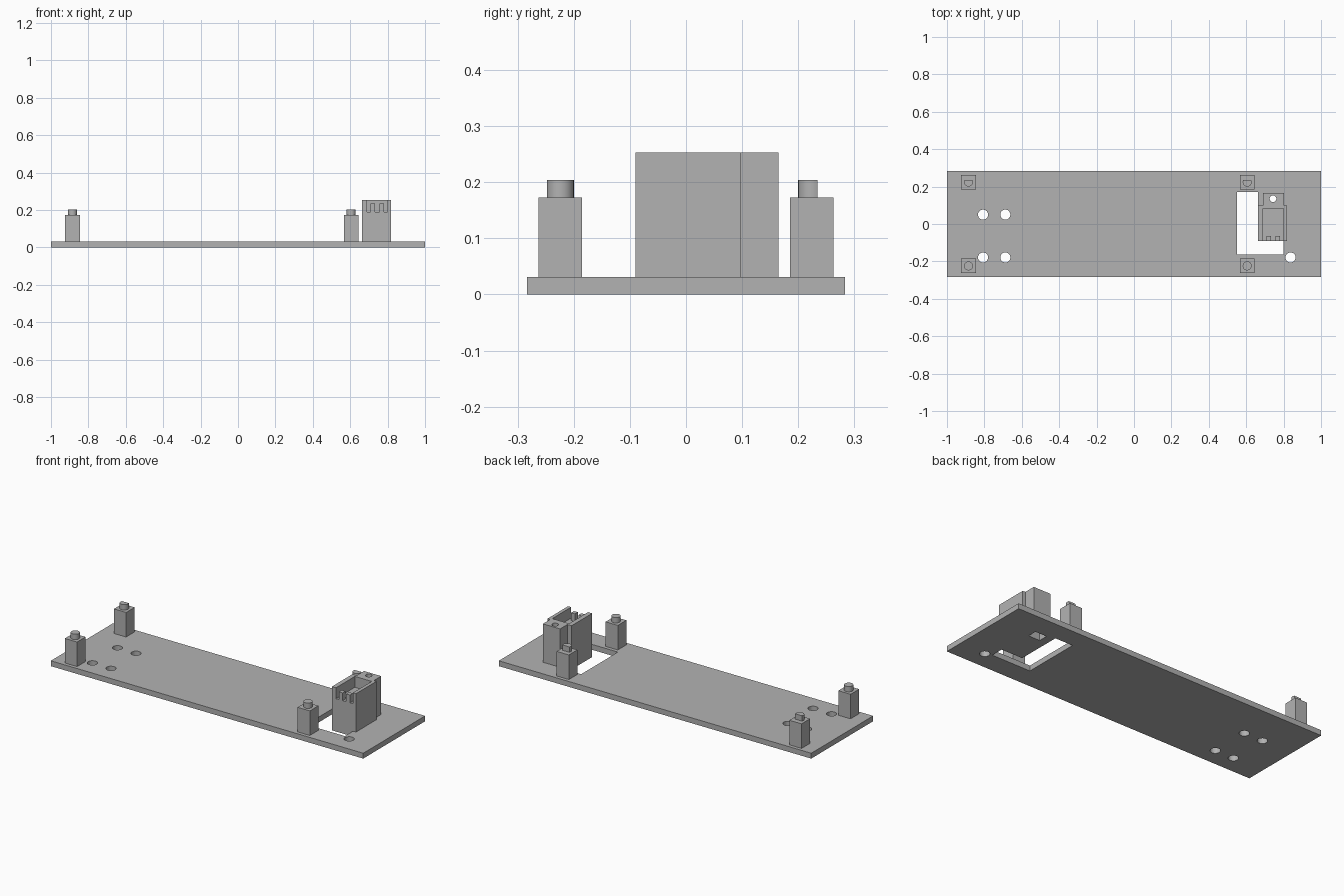
import bpy, bmesh, math

if "Cube" in bpy.data.objects:
    bpy.data.objects.remove(bpy.data.objects["Cube"])

grey = bpy.data.materials.new("plain grey")
grey.diffuse_color = (0.448, 0.448, 0.448, 1)
grey.use_nodes = True
grey.node_tree.nodes["Principled BSDF"].inputs["Base Color"].default_value = grey.diffuse_color


def prism(name, pts, z0, z1):
    """Extrude a counter-clockwise outline from z0 to z1."""
    bm = bmesh.new()
    low = [bm.verts.new((x, y, z0)) for x, y in pts]
    high = [bm.verts.new((x, y, z1)) for x, y in pts]
    bm.faces.new(low[::-1])
    bm.faces.new(high)
    n = len(pts)
    for i in range(n):
        j = (i + 1) % n
        bm.faces.new((low[i], low[j], high[j], high[i]))
    mesh = bpy.data.meshes.new(name)
    bm.to_mesh(mesh)
    bm.free()
    mesh.materials.append(grey)
    obj = bpy.data.objects.new(name, mesh)
    bpy.context.collection.objects.link(obj)
    return obj


def rect(x0, x1, y0, y1):
    return [(x0, y0), (x1, y0), (x1, y1), (x0, y1)]


def circle(cx, cy, r, n=24):
    return [(cx + r * math.cos(2 * math.pi * i / n),
             cy + r * math.sin(2 * math.pi * i / n)) for i in range(n)]


def cut(obj, pts, z0, z1):
    """Subtract a prism from an object and discard the cutter."""
    cutter = prism("cutter", pts, z0, z1)
    cutter.hide_render = True
    mod = obj.modifiers.new("cut", 'BOOLEAN')
    mod.operation = 'DIFFERENCE'
    mod.solver = 'EXACT'
    mod.object = cutter
    bpy.context.view_layer.objects.active = obj
    bpy.ops.object.modifier_apply(modifier=mod.name)
    bpy.data.objects.remove(cutter)


def smooth(obj):
    bpy.ops.object.select_all(action='DESELECT')
    obj.select_set(True)
    bpy.context.view_layer.objects.active = obj
    bpy.ops.object.shade_smooth_by_angle(angle=math.radians(30))


T = 0.031                                   # plate thickness
POCKET = rect(0.711, 0.784, 0.104, 0.158)   # pocket open at the underside

# Base plate with an L-shaped window, screw holes and the pocket opening
plate = prism("base_plate", rect(-1, 1, -0.283, 0.283), 0, T)
cut(plate, [(0.551, -0.164), (0.799, -0.164), (0.799, -0.09),
            (0.664, -0.09), (0.664, 0.172), (0.551, 0.172)], -0.1, 0.1)
for x, y in [(-0.807, 0.05), (-0.688, 0.05), (-0.807, -0.179),
             (-0.688, -0.179), (0.837, -0.179)]:
    cut(plate, circle(x, y, 0.027), -0.1, 0.1)
cut(plate, POCKET, -0.1, 0.1)

# Housing block: wide body with a narrower rear tab
housing = prism("housing", [(0.664, -0.09), (0.818, -0.09), (0.818, 0.098),
                            (0.801, 0.098), (0.801, 0.165), (0.691, 0.165),
                            (0.691, 0.098), (0.664, 0.098)], T, 0.253)
cut(housing, rect(0.69, 0.798, -0.2, 0.083), 0.19, 0.4)    # open-fronted tray
cut(housing, POCKET, -0.1, 0.2)                            # pocket in the tab
cut(housing, circle(0.743, 0.135, 0.018), 0.1, 0.4)        # round hole on top

# Two small teeth at the open front of the tray
for side, x in (("left", 0.721), ("right", 0.768)):
    prism("tray_tooth_" + side, rect(x - 0.012, x + 0.012, -0.09, -0.064),
          0.19, 0.235)

# Four square standoffs with locating pins; the rear pins have a flat side
for side, x in (("left", -0.885), ("right", 0.605)):
    for end, y in (("front", -0.224), ("rear", 0.224)):
        tag = end + "_" + side
        prism("standoff_" + tag,
              rect(x - 0.039, x + 0.039, y - 0.039, y + 0.039), T, 0.173)
        pts = circle(x, y, 0.024)
        if end == "rear":
            flat = y + 0.01
            half = math.sqrt(0.024 ** 2 - 0.01 ** 2)
            arc = [p for p in pts if p[1] < flat - 0.001]
            left = sorted((p for p in arc), key=lambda p: math.atan2(p[0] - x, y - p[1]))
            pts = [(x - half, flat)] + left + [(x + half, flat)]
        smooth(prism("pin_" + tag, pts, 0.173, 0.204))
